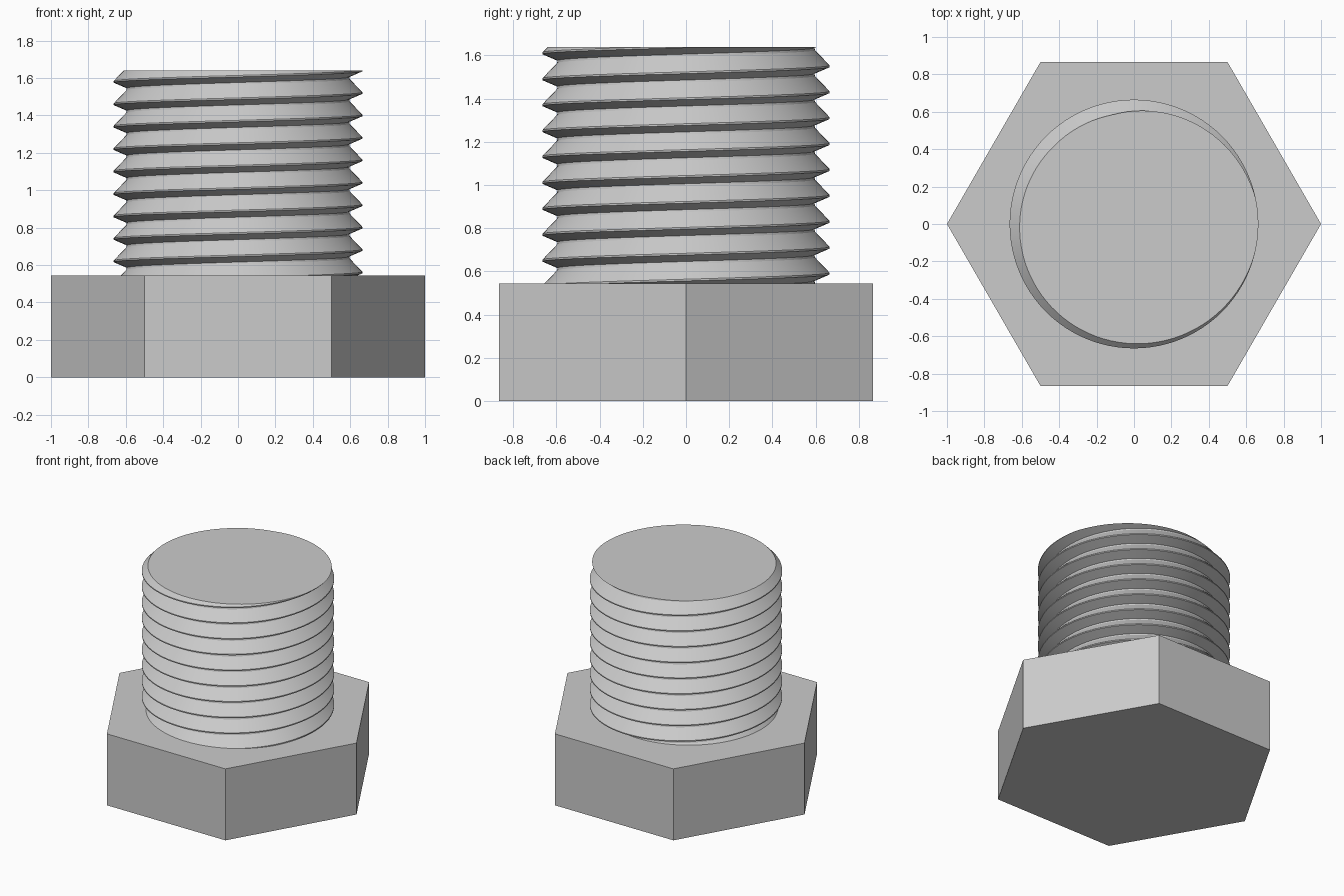
import bpy, bmesh, math

cube = bpy.data.objects.get("Cube")
if cube:
    bpy.data.objects.remove(cube, do_unlink=True)

HEAD_H, TOP = 0.545, 1.64
PITCH, STEPS, TURNS = 0.12, 96, 13.5

steel = bpy.data.materials.new("grey_steel")
steel.use_nodes = True
colour = (0.6, 0.6, 0.6, 1)
steel.diffuse_color = colour
steel.node_tree.nodes["Principled BSDF"].inputs["Base Color"].default_value = colour

# Hexagonal head, corners on the x axis
bpy.ops.mesh.primitive_cylinder_add(vertices=6, radius=1, depth=HEAD_H,
                                    location=(0, 0, HEAD_H / 2),
                                    rotation=(0, 0, math.radians(30)))
head = bpy.context.object
head.name = "hex_head"
head.data.materials.append(steel)

# Threaded shank: a tooth profile (radius, height) swept along a right-hand helix
tooth = [(0.595, -0.034), (0.665, -0.004), (0.665, 0.004), (0.597, 0.075)]
start_z = TOP - 12 * PITCH
bm = bmesh.new()
rows = []
for s in range(int(TURNS * STEPS) + 1):
    a = 2 * math.pi * (s % STEPS) / STEPS
    z = start_z + PITCH * s / STEPS
    rows.append([bm.verts.new((r * math.cos(a), r * math.sin(a), z + dz))
                 for r, dz in tooth])

for s in range(len(rows) - 1):
    strip, following = list(rows[s]), list(rows[s + 1])
    # The valley joins this turn to the one above it
    if s + 1 + STEPS < len(rows):
        strip.append(rows[s + STEPS][0])
        following.append(rows[s + 1 + STEPS][0])
    for k in range(len(strip) - 1):
        bm.faces.new((strip[k], following[k], following[k + 1], strip[k + 1]))

# Trim both ends flat and cap them; the lower end sits inside the head
for height, up in ((TOP, 1), (HEAD_H - 0.03, -1)):
    cut = bmesh.ops.bisect_plane(bm, geom=bm.verts[:] + bm.edges[:] + bm.faces[:],
                                 plane_co=(0, 0, height), plane_no=(0, 0, up),
                                 clear_outer=True)
    rim = [e for e in cut["geom_cut"] if isinstance(e, bmesh.types.BMEdge)]
    bmesh.ops.edgeloop_fill(bm, edges=rim)
bmesh.ops.recalc_face_normals(bm, faces=bm.faces[:])

mesh = bpy.data.meshes.new("threaded_shank")
bm.to_mesh(mesh)
bm.free()
mesh.materials.append(steel)
shank = bpy.data.objects.new("threaded_shank", mesh)
bpy.context.collection.objects.link(shank)

# Smooth around the thread, sharp at its crests and valleys
bpy.ops.object.select_all(action='DESELECT')
shank.select_set(True)
bpy.context.view_layer.objects.active = shank
bpy.ops.object.shade_smooth_by_angle(angle=math.radians(25))
